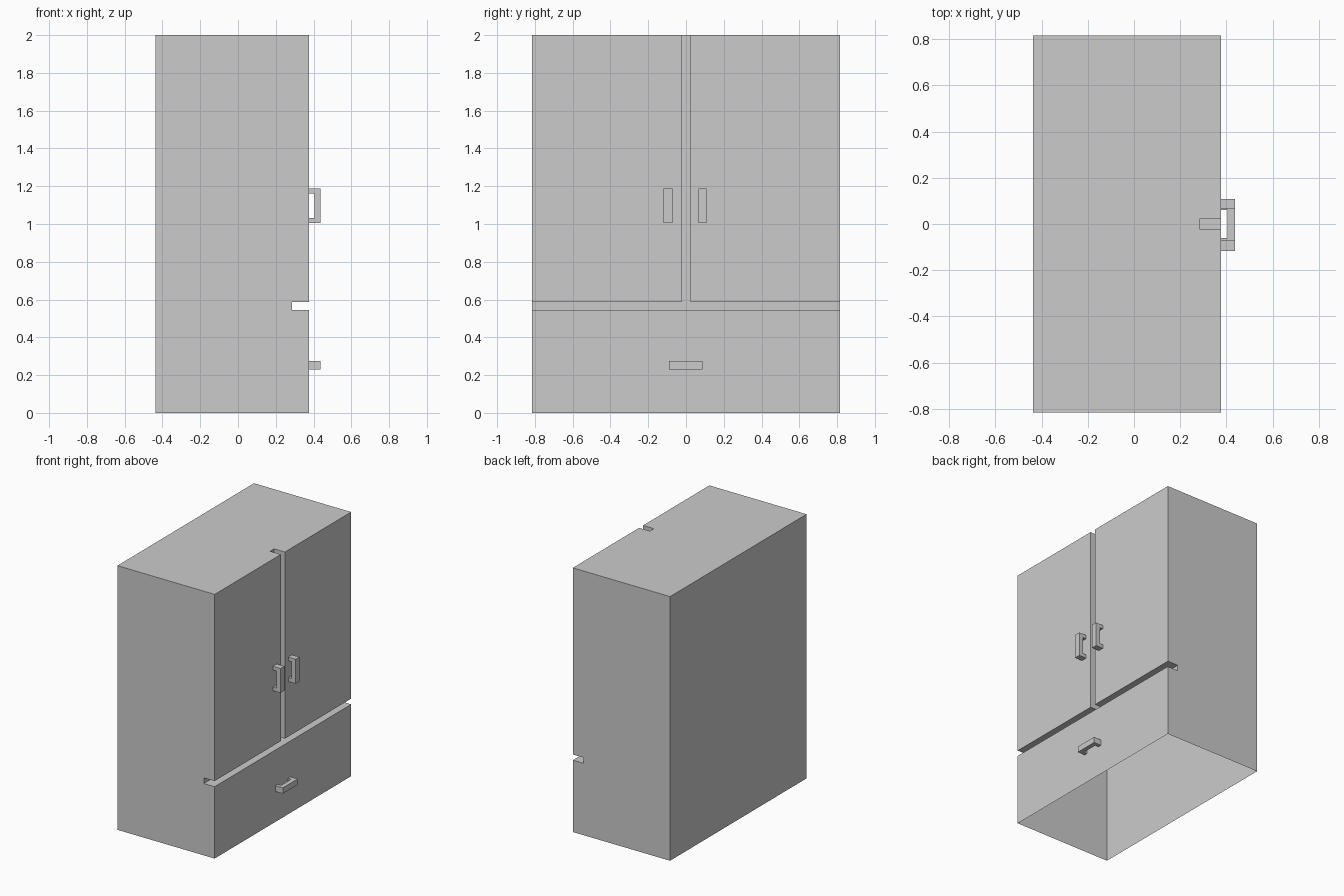
import bpy
import bmesh
from mathutils import Matrix, Vector

if "Cube" in bpy.data.objects:
    bpy.data.objects.remove(bpy.data.objects["Cube"])

BACK, FRONT, GROOVE = -0.438, 0.376, 0.286   # x of rear, door faces, groove floor
HALF_W, HEIGHT = 0.8165, 2.0


def add_object(name, bm):
    bmesh.ops.recalc_face_normals(bm, faces=bm.faces)
    mesh = bpy.data.meshes.new(name)
    bm.to_mesh(mesh)
    bm.free()
    obj = bpy.data.objects.new(name, mesh)
    bpy.context.collection.objects.link(obj)
    return obj


def box(name, lo, hi):
    lo, hi = Vector(lo), Vector(hi)
    bm = bmesh.new()
    bmesh.ops.create_cube(bm, size=1, matrix=Matrix.Translation((lo + hi) / 2)
                          @ Matrix.Diagonal((*(hi - lo), 1)))
    return add_object(name, bm)


def handle(name, a0, a1, b0, b1, upright):
    """U-shaped pull: profile along a, extruded along b."""
    outer, inner, leg = 0.438, 0.404, 0.028
    profile = [(FRONT, a0), (outer, a0), (outer, a1), (FRONT, a1),
               (FRONT, a1 - leg), (inner, a1 - leg),
               (inner, a0 + leg), (FRONT, a0 + leg)]
    bm = bmesh.new()
    verts = [bm.verts.new((x, b0, a) if upright else (x, a, b0)) for x, a in profile]
    face = bm.faces.new(verts)
    new = bmesh.ops.extrude_face_region(bm, geom=[face])["geom"]
    step = (0, b1 - b0, 0) if upright else (0, 0, b1 - b0)
    bmesh.ops.translate(bm, vec=step,
                        verts=[v for v in new if isinstance(v, bmesh.types.BMVert)])
    return add_object(name, bm)


# Cabinet body with door and drawer grooves
body = box("cabinet_body", (BACK, -HALF_W, 0), (FRONT, HALF_W, HEIGHT))
cutters = [
    box("drawer_groove_cutter", (GROOVE, -1, 0.544), (0.6, 1, 0.587)),
    box("door_groove_cutter", (GROOVE, -0.024, 0.565), (0.6, 0.024, 2.2)),
]
for cutter in cutters:
    cutter.hide_render = True
    mod = body.modifiers.new(cutter.name, 'BOOLEAN')
    mod.operation = 'DIFFERENCE'
    mod.solver = 'EXACT'
    mod.object = cutter
bpy.context.view_layer.update()
depsgraph = bpy.context.evaluated_depsgraph_get()
body_mesh = bpy.data.meshes.new_from_object(body.evaluated_get(depsgraph))
body.modifiers.clear()
body.data = body_mesh
for cutter in cutters:
    bpy.data.objects.remove(cutter)

# The underside is open
bm = bmesh.new()
bm.from_mesh(body_mesh)
bottom = [f for f in bm.faces if all(v.co.z < 0.001 for v in f.verts)]
bmesh.ops.delete(bm, geom=bottom, context='FACES')
bm.to_mesh(body_mesh)
bm.free()

# Pulls for the two doors and the drawer
handle("left_door_handle", 1.004, 1.189, -0.118, -0.072, True)
handle("right_door_handle", 1.004, 1.189, 0.065, 0.109, True)
handle("drawer_handle", -0.089, 0.088, 0.23, 0.274, False)
